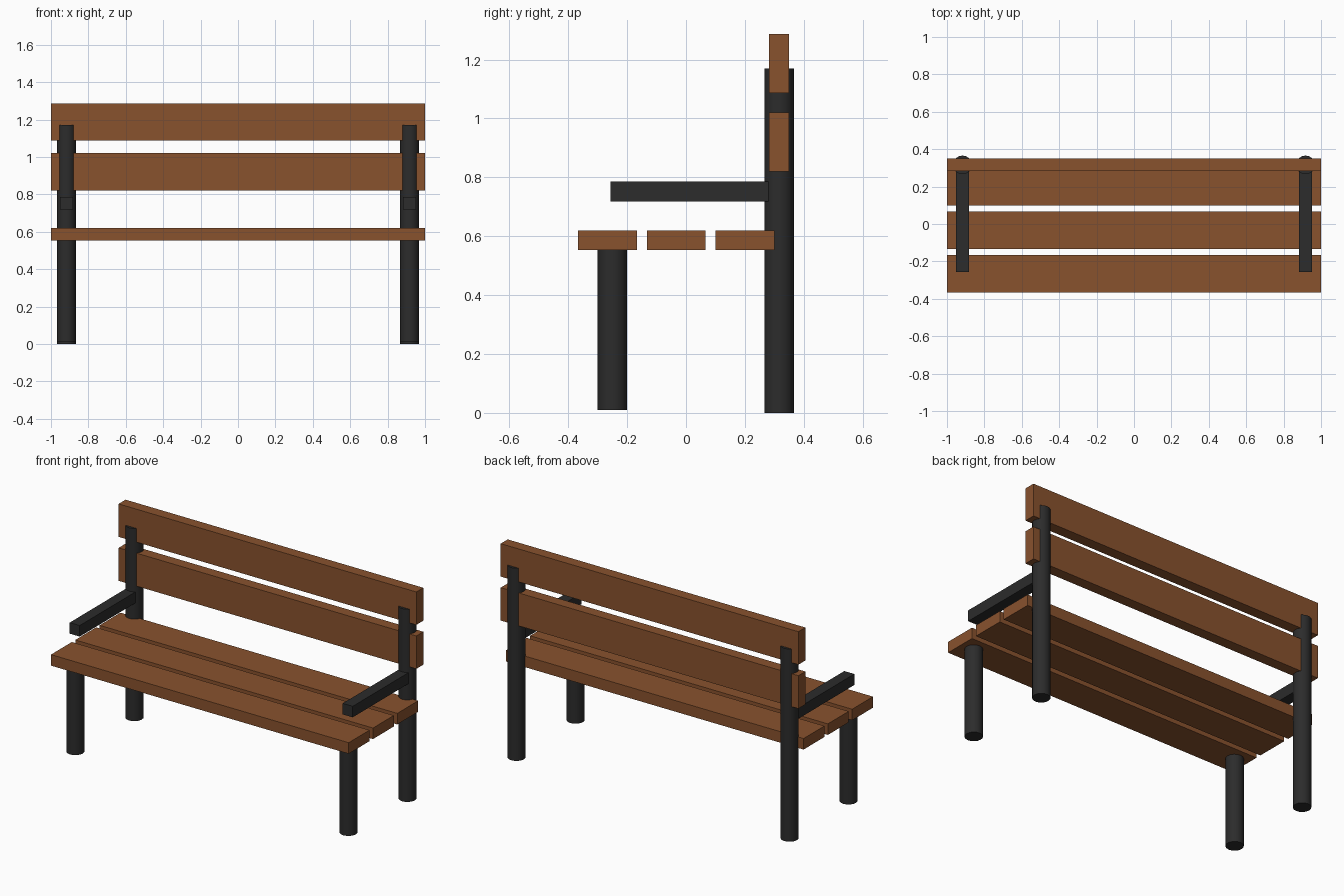
import bpy
import math

cube = bpy.data.objects.get("Cube")
if cube:
    bpy.data.objects.remove(cube, do_unlink=True)


def make_material(name, rgb):
    mat = bpy.data.materials.new(name)
    mat.use_nodes = True
    color = (*rgb, 1.0)
    mat.diffuse_color = color
    bsdf = mat.node_tree.nodes["Principled BSDF"]
    bsdf.inputs["Base Color"].default_value = color
    bsdf.inputs["Roughness"].default_value = 0.8
    return mat


wood = make_material("brown wood", (0.25, 0.085, 0.027))
metal = make_material("dark metal", (0.025, 0.025, 0.025))


def box(name, center, size, mat):
    bpy.ops.mesh.primitive_cube_add(size=1, location=center)
    obj = bpy.context.object
    obj.name = name
    obj.scale = size
    bpy.ops.object.transform_apply(location=False, rotation=False, scale=True)
    obj.data.materials.append(mat)


def post(name, x, y, bottom, top):
    bpy.ops.mesh.primitive_cylinder_add(
        vertices=16, radius=POST_RADIUS, depth=top - bottom,
        location=(x, y, (bottom + top) / 2))
    obj = bpy.context.object
    obj.name = name
    obj.data.materials.append(metal)
    bpy.ops.object.shade_smooth_by_angle(angle=math.radians(35))


POST_RADIUS = 0.05
POST_X = 0.917
BACK_Y = 0.316
THICK = 0.067
WIDTH = 0.2

# Seat planks, front to back
for i, name in enumerate(("front", "middle", "rear")):
    box(f"seat_plank_{name}", (0, -0.266 + i * 0.233, 0.586),
        (2, WIDTH, THICK), wood)

# Backrest planks
for name, z in (("lower", 0.92), ("upper", 1.187)):
    box(f"backrest_plank_{name}", (0, BACK_Y, z), (2, THICK, WIDTH), wood)

# Legs and armrests on both sides
for side, sign in (("left", 1), ("right", -1)):
    x = sign * POST_X
    post(f"front_leg_{side}", x, -0.25, 0.01, 0.56)
    post(f"back_post_{side}", x, BACK_Y, 0, 1.17)
    box(f"armrest_{side}", (x, 0.013, 0.752), (THICK, 0.54, THICK), metal)
